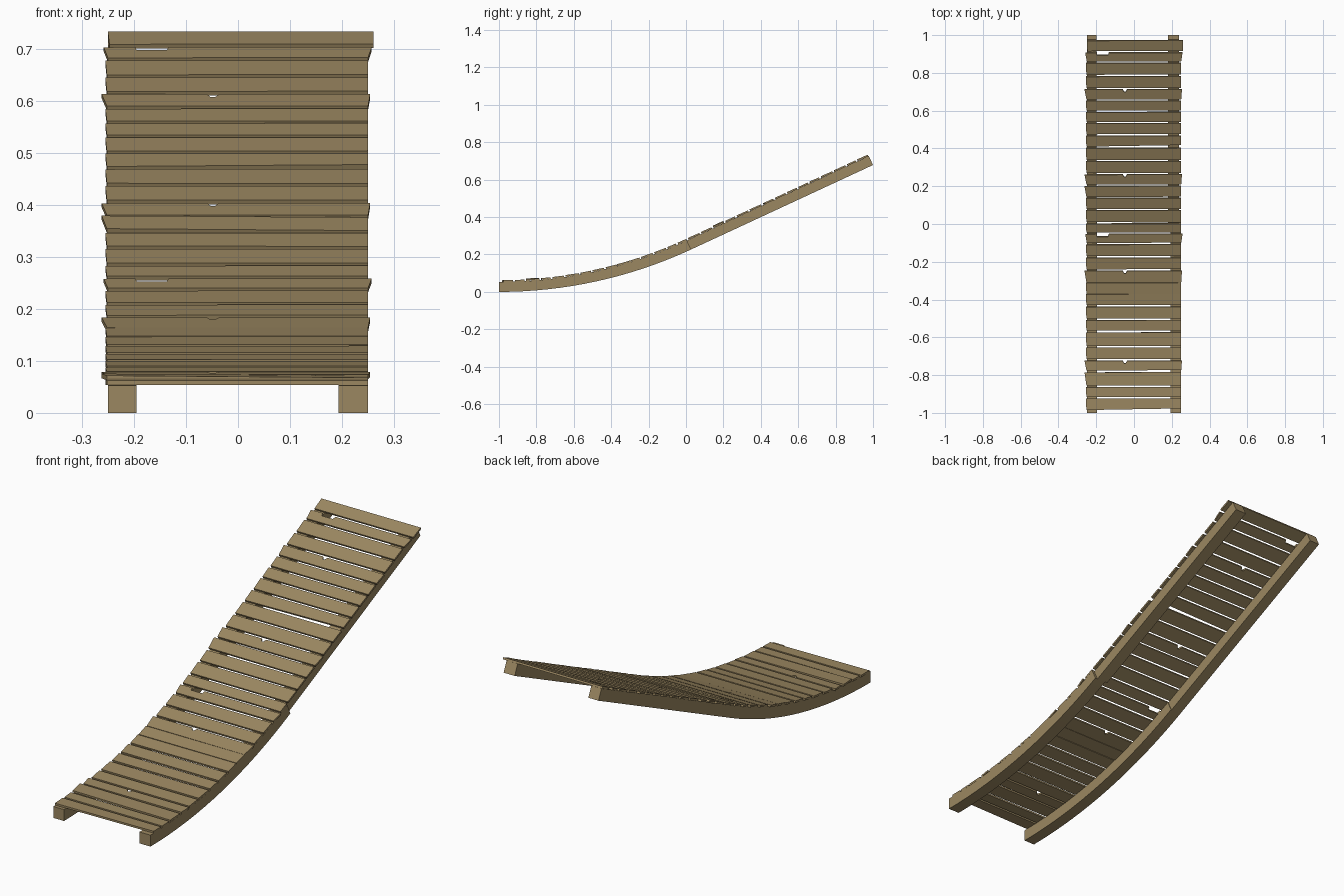
import bpy, bmesh, math, random

random.seed(4)
if "Cube" in bpy.data.objects:
    bpy.data.objects.remove(bpy.data.objects["Cube"], do_unlink=True)

wood = bpy.data.materials.new("weathered_wood")
wood.use_nodes = True
colour = (0.33, 0.245, 0.12, 1)
wood.diffuse_color = colour
wood.node_tree.nodes["Principled BSDF"].inputs["Base Color"].default_value = colour

RADIUS = 2.44                  # underside of the curved part
SLOPE = math.radians(24.9)     # angle of the straight part
ARC = RADIUS * SLOPE           # path length of the curved part
RAIL_H = 0.053
BOARD_T = 0.009
LENGTH = ARC + (2 - RADIUS * math.sin(SLOPE)) / math.cos(SLOPE)


def ramp_point(x, s, h):
    """Point at path length s along the underside and height h above it."""
    a = min(s / RADIUS, SLOPE)
    extra = max(s - ARC, 0)
    r = RADIUS - h
    return (x,
            -1 + r * math.sin(a) + extra * math.cos(SLOPE),
            RADIUS - r * math.cos(a) + extra * math.sin(SLOPE))


def path_length(y):
    """Path length at which the deck surface reaches y."""
    r = RADIUS - RAIL_H - BOARD_T
    bend_y = -1 + r * math.sin(SLOPE)
    if y < bend_y:
        return RADIUS * math.asin((y + 1) / r)
    return ARC + (y - bend_y) / math.cos(SLOPE)


def finish(name, bm):
    bmesh.ops.recalc_face_normals(bm, faces=bm.faces)
    mesh = bpy.data.meshes.new(name)
    bm.to_mesh(mesh)
    bm.free()
    mesh.materials.append(wood)
    obj = bpy.data.objects.new(name, mesh)
    bpy.context.collection.objects.link(obj)
    return obj


def make_rail(name, x0, x1, s0, s1, steps):
    bm = bmesh.new()
    rings = []
    for i in range(steps + 1):
        s = s0 + (s1 - s0) * i / steps
        corners = ((x0, 0), (x1, 0), (x1, RAIL_H), (x0, RAIL_H))
        rings.append([bm.verts.new(ramp_point(x, s, h)) for x, h in corners])
    for a, b in zip(rings, rings[1:]):
        for k in range(4):
            n = (k + 1) % 4
            bm.faces.new((a[k], a[n], b[n], b[k]))
    bm.faces.new(rings[0])
    bm.faces.new(rings[-1])
    obj = finish(name, bm)
    bpy.ops.object.select_all(action="DESELECT")
    obj.select_set(True)
    bpy.context.view_layer.objects.active = obj
    bpy.ops.object.shade_smooth_by_angle(angle=math.radians(30))


def make_board(name, outline, tilt, left_lift):
    """Extrude an outline of (x, s) across the deck, with a slight warp."""
    bm = bmesh.new()
    s_low = min(s for x, s in outline)

    def height(x, s):
        return tilt * (1 - (s - s_low) / 0.06) + (left_lift if x < -0.2 else 0)

    low = [bm.verts.new(ramp_point(x, s, RAIL_H + height(x, s))) for x, s in outline]
    top = [bm.verts.new(ramp_point(x, s, RAIL_H + BOARD_T + height(x, s))) for x, s in outline]
    bm.faces.new(low)
    bm.faces.new(top)
    for k in range(len(low)):
        n = (k + 1) % len(low)
        bm.faces.new((low[k], low[n], top[n], top[k]))
    finish(name, bm)


# Side rails: curved lower lengths and straight upper lengths
make_rail("right_curved_rail", -0.25, -0.195, 0, ARC, 16)
make_rail("left_curved_rail", 0.193, 0.25, 0, ARC, 16)
make_rail("right_straight_rail", -0.25, -0.198, ARC, LENGTH, 1)
make_rail("left_straight_rail", 0.181, 0.238, ARC, LENGTH, 1)

# Deck boards, listed by the y of their lower edge
edges = [-.985, -.915, -.855, -.775, -.715, -.645, -.565, -.50, -.43, -.37,
         -.31, -.24, -.17, -.10, -.045, .01, .08, .145, .21, .27, .34, .41,
         .475, .54, .60, .66, .72, .79, .86, .915, .98]
chipped = (3, 10, 18, 25)      # small nick in the upper edge
notched = (13, 28)             # wide notch in the upper edge
warped = (2, 17)
tapered = (0, 21)
tight = (8, 9)                 # boards that touch their neighbour

for i, (y0, y1) in enumerate(zip(edges, edges[1:])):
    gap = 0.001 if i in tight else 0.009
    a, b = path_length(y0), path_length(y1 - gap)
    left, right = -0.255, 0.25
    lower_left, lower_right = left + 0.003, right
    cut = []
    if i in chipped:
        left, right, lower_left = -0.262, 0.254, -0.252
        cut = [(-0.036, b), (-0.044, b - 0.014), (-0.053, b - 0.014), (-0.06, b)]
    elif i in notched:
        left, right, lower_left = -0.258, 0.257, -0.25
        cut = [(-0.133, b), (-0.137, b - 0.015), (-0.195, b - 0.015), (-0.197, b)]
    elif i in warped:
        left = -0.262
    elif i == len(edges) - 2:
        left, right, lower_left, lower_right = -0.25, 0.26, -0.247, 0.26
    rise = 0.009 if i in tapered else random.uniform(-0.001, 0.002)
    outline = [(lower_left, a), (lower_right, a + rise), (right, b)]
    outline += cut + [(left, b - random.uniform(0, 0.002))]
    make_board(f"deck_board_{i + 1}", outline, random.uniform(0, 0.0015),
               0.004 if i in warped else 0)
